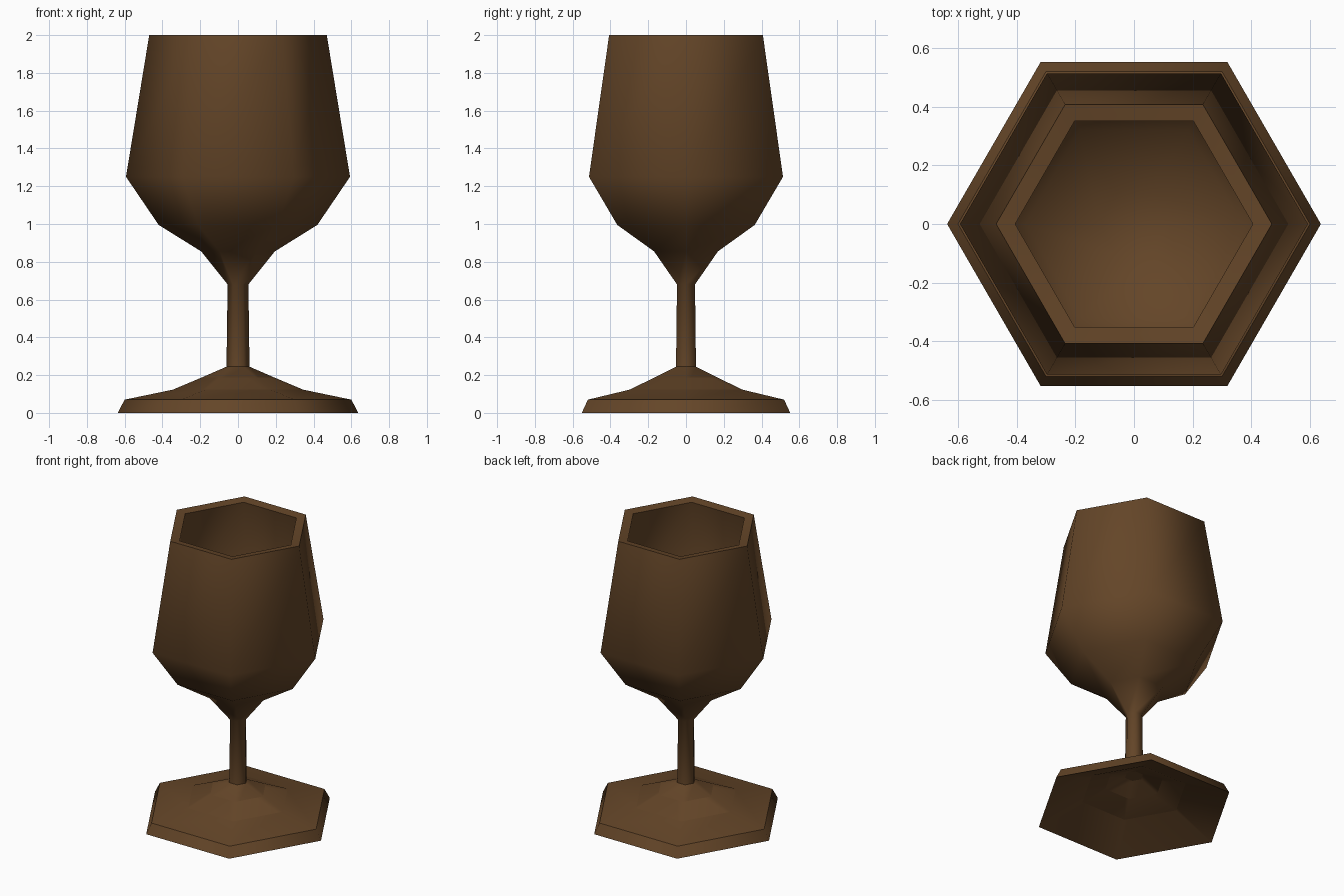
import bpy, bmesh, math

if "Cube" in bpy.data.objects:
    bpy.data.objects.remove(bpy.data.objects["Cube"])

SIDES = 6

wood = bpy.data.materials.new("dark_wood_brown")
wood.diffuse_color = (0.127, 0.060, 0.021, 1)
wood.use_nodes = True
wood.node_tree.nodes["Principled BSDF"].inputs["Base Color"].default_value = wood.diffuse_color


def lathe(name, profile, sharp=(), cap_start=False, cap_end=False):
    """Revolve (radius, z) points into a hexagonal smooth-shaded body."""
    bm = bmesh.new()
    rings = []
    for r, z in profile:
        rings.append([bm.verts.new((r * math.cos(k * math.tau / SIDES),
                                    r * math.sin(k * math.tau / SIDES), z))
                      for k in range(SIDES)])
    for a, b in zip(rings, rings[1:]):
        for k in range(SIDES):
            n = (k + 1) % SIDES
            bm.faces.new((a[k], a[n], b[n], b[k]))
    if cap_start:
        bm.faces.new(rings[0][::-1])
    if cap_end:
        bm.faces.new(rings[-1])
    for f in bm.faces:
        f.smooth = True
    # hard edges around the chosen rings
    for i in sharp:
        for k in range(SIDES):
            e = bm.edges.get((rings[i][k], rings[i][(k + 1) % SIDES]))
            if e:
                e.smooth = False
    me = bpy.data.meshes.new(name)
    bm.to_mesh(me)
    bm.free()
    me.materials.append(wood)
    ob = bpy.data.objects.new(name, me)
    bpy.context.collection.objects.link(ob)
    return ob


# hollow foot: straight conical underside, then the stepped outside
lathe("foot", [(0.06, 0.243), (0.637, 0.0), (0.60, 0.07),
               (0.335, 0.125), (0.06, 0.245)], sharp=(1, 2))

# stem and bowl in one turned piece: outside up, over the rim, inside down
lathe("stem_and_bowl", [
    (0.061, 0.243), (0.055, 0.68), (0.195, 0.855), (0.42, 0.995),
    (0.593, 1.25), (0.47, 2.0),
    (0.405, 1.99), (0.53, 1.25), (0.37, 1.04), (0.12, 0.92)],
    sharp=(0, 5, 6), cap_start=True, cap_end=True)
